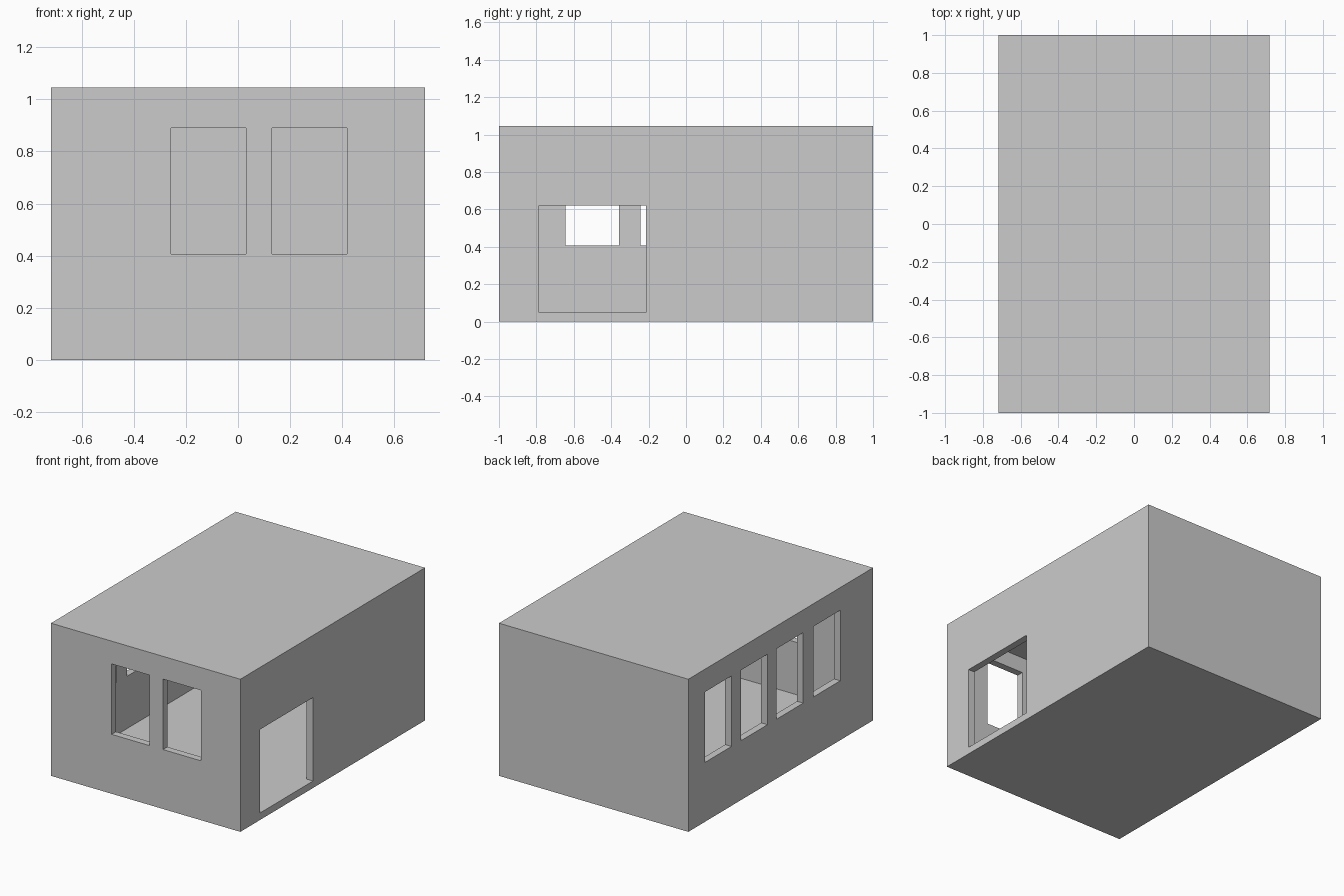
import bpy

if "Cube" in bpy.data.objects:
    bpy.data.objects.remove(bpy.data.objects["Cube"])

W, L, H, T = 1.436, 2.0, 1.046, 0.048   # width, length, height, wall thickness
X, Y = W / 2, L / 2


def box(name, x, y, z):
    """Box from (min, max) ranges."""
    bpy.ops.mesh.primitive_cube_add(size=1)
    ob = bpy.context.object
    ob.name = name
    for v in ob.data.vertices:
        v.co = [r[0] if c < 0 else r[1] for c, r in zip(v.co, (x, y, z))]
    return ob


def cut(target, cutter):
    cutter.hide_render = True
    cutter.display_type = 'WIRE'
    m = target.modifiers.new(cutter.name, 'BOOLEAN')
    m.operation = 'DIFFERENCE'
    m.solver = 'EXACT'
    m.object = cutter
    bpy.context.view_layer.objects.active = target
    bpy.ops.object.modifier_apply(modifier=m.name)
    bpy.data.objects.remove(cutter)


# Outer shell and hollow room
shell = box("house_shell", (-X, X), (-Y, Y), (0, H))
cut(shell, box("room_cutter", (-X + T, X - T), (-Y + T, Y - T), (T, H - T)))

# Doorway in the right wall, level with the floor
cut(shell, box("door_cutter", (X - 2 * T, X + T), (-0.785, -0.213), (T, 0.62)))

# Two front windows
win_w, win_z = 0.288, (0.407, 0.89)
for x in (-0.258, 0.131):
    cut(shell, box("front_window_cutter", (x, x + win_w), (-Y - T, -Y + 2 * T), win_z))

# Four left windows
for y in (-0.645, -0.244, 0.143, 0.533):
    cut(shell, box("left_window_cutter", (-X - T, -X + 2 * T), (y, y + win_w), win_z))
